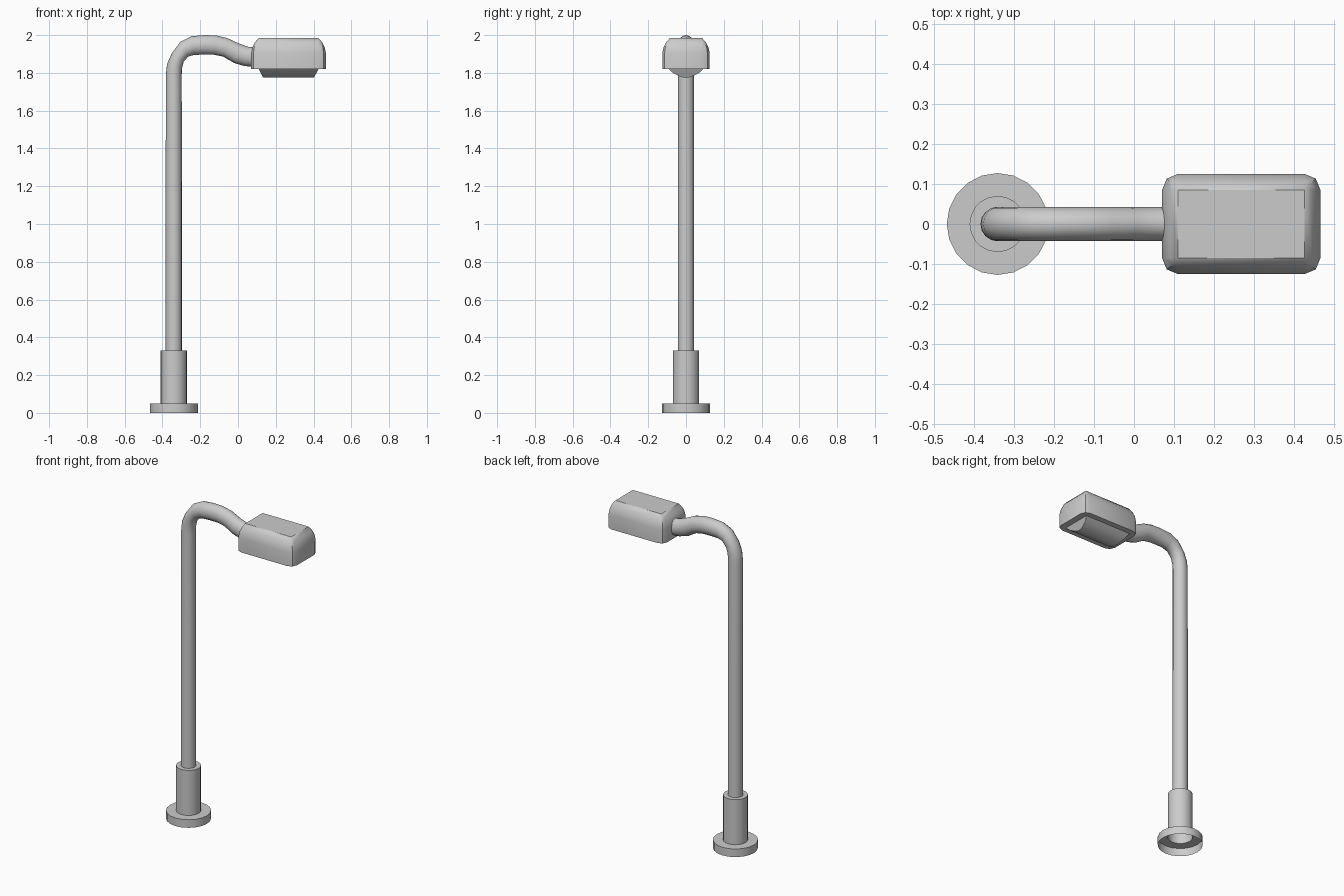
import bpy, bmesh, math
from mathutils import Vector

if "Cube" in bpy.data.objects:
    bpy.data.objects.remove(bpy.data.objects["Cube"])


def loft(name, rings, cap_start=False, cap_end=False, angle=35):
    """Skin a list of equally sized closed rings."""
    bm = bmesh.new()
    rows = [[bm.verts.new(p) for p in ring] for ring in rings]
    for a, b in zip(rows, rows[1:]):
        n = len(a)
        for i in range(n):
            j = (i + 1) % n
            bm.faces.new((a[i], a[j], b[j], b[i]))
    if cap_start:
        bm.faces.new(rows[0][::-1])
    if cap_end:
        bm.faces.new(rows[-1])
    bmesh.ops.remove_doubles(bm, verts=bm.verts, dist=1e-4)
    if cap_start:
        bmesh.ops.recalc_face_normals(bm, faces=bm.faces)
    mesh = bpy.data.meshes.new(name)
    bm.to_mesh(mesh)
    bm.free()
    obj = bpy.data.objects.new(name, mesh)
    bpy.context.collection.objects.link(obj)
    bpy.ops.object.select_all(action='DESELECT')
    obj.select_set(True)
    bpy.context.view_layer.objects.active = obj
    bpy.ops.object.shade_smooth_by_angle(angle=math.radians(angle))
    return obj


def circle(cx, r, z, n=20):
    return [(cx + r * math.cos(2 * math.pi * i / n),
             r * math.sin(2 * math.pi * i / n), z) for i in range(n)]


def rounded_rect(x0, x1, hy, z, r, seg=2):
    pts = []
    corners = [(x1 - r, hy - r), (x0 + r, hy - r), (x0 + r, r - hy), (x1 - r, r - hy)]
    for k, (cx, cy) in enumerate(corners):
        for s in range(seg + 1):
            t = math.pi / 2 * (k + s / seg)
            pts.append((cx + r * math.cos(t), cy + r * math.sin(t), z))
    return pts


POLE_X = -0.34

# Base flange and collar, open underneath
profile = [(0.127, 0), (0.127, 0.05), (0.07, 0.05), (0.07, 0.33), (0.042, 0.33)]
loft("base_collar", [circle(POLE_X, r, z) for r, z in profile])

# Pole with swan-neck arm: outer and inner edge of each cross-section
sections = [((-0.383, 0.33), (-0.297, 0.33)), ((-0.383, 1.10), (-0.297, 1.10)),
            ((-0.382, 1.79), (-0.298, 1.79)), ((-0.376, 1.845), (-0.296, 1.825)),
            ((-0.353, 1.90), (-0.287, 1.86)), ((-0.305, 1.965), (-0.264, 1.886)),
            ((-0.245, 1.994), (-0.234, 1.895)), ((-0.178, 2.0), (-0.18, 1.897)),
            ((-0.115, 1.998), (-0.125, 1.896)), ((-0.056, 1.984), (-0.078, 1.886)),
            ((0.008, 1.954), (-0.02, 1.852)), ((0.055, 1.938), (0.035, 1.836)),
            ((0.12, 1.93), (0.12, 1.83))]
rings = []
for (ox, oz), (ix, iz) in sections:
    c = Vector(((ox + ix) / 2, 0, (oz + iz) / 2))
    u = Vector((ix, 0, iz)) - c
    rings.append([c + u * math.cos(t) + Vector((0, 0.043 * math.sin(t), 0))
                  for t in (2 * math.pi * i / 16 for i in range(16))])
loft("pole_arm", rings)

# Lamp housing: rounded shoulders that shrink to a flat top
housing = [(0, 1.82), (0, 1.905), (0.006, 1.935), (0.02, 1.963), (0.04, 1.985)]
loft("lamp_housing",
     [rounded_rect(0.07 + i, 0.465 - i, 0.125 - i, z, max(0.04 - i, 0.0)) for i, z in housing],
     True, True, 40)

# Lens: barrel-shaped bowl with sloping ends below the housing
half = [(0.093, 1.822), (0.067, 1.798), (0.035, 1.782), (0.012, 1.775)]
arc = half + [(-y, z) for y, z in reversed(half)]
ends = []
for x_top, x_low in ((0.109, 0.132), (0.427, 0.402)):
    ends.append([(x_top + (x_low - x_top) * (1.822 - z) / 0.047, y, z) for y, z in arc])
loft("lamp_lens", ends, True, True)
